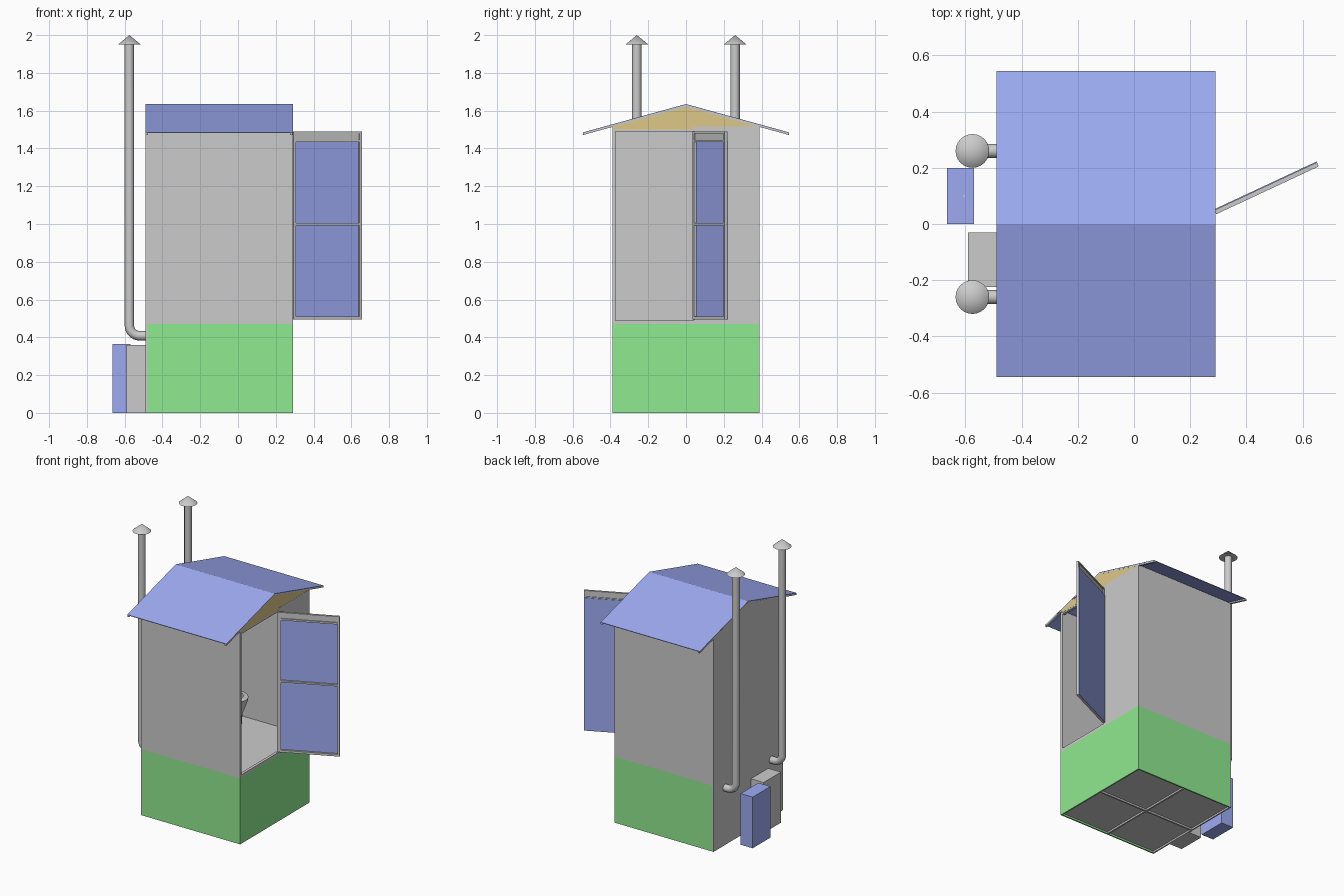
import bpy, bmesh, math
from mathutils import Matrix, Vector

if "Cube" in bpy.data.objects:
    bpy.data.objects.remove(bpy.data.objects["Cube"])


def material(name, rgb):
    m = bpy.data.materials.new(name)
    m.diffuse_color = (*rgb, 1)
    m.use_nodes = True
    m.node_tree.nodes["Principled BSDF"].inputs["Base Color"].default_value = m.diffuse_color
    return m


BLUE = material("blue", (0.34, 0.41, 0.90))
GREEN = material("green", (0.28, 0.82, 0.28))
OCHRE = material("ochre", (0.73, 0.58, 0.25))


def finish(name, bm, mat=None):
    bmesh.ops.recalc_face_normals(bm, faces=bm.faces[:])
    me = bpy.data.meshes.new(name)
    bm.to_mesh(me)
    bm.free()
    ob = bpy.data.objects.new(name, me)
    bpy.context.collection.objects.link(ob)
    if mat:
        me.materials.append(mat)
    return ob


def box(name, x, y, z, mat=None, matrix=None):
    bm = bmesh.new()
    bmesh.ops.create_cube(bm, size=1)
    for v in bm.verts:
        v.co = Vector([(a + b) / 2 + c * (b - a) for (a, b), c in zip((x, y, z), v.co)])
    ob = finish(name, bm, mat)
    if matrix:
        ob.matrix_world = matrix
    return ob


def prism(name, yz, x0, x1, mat=None):
    """Extrude a y-z outline along x."""
    bm = bmesh.new()
    f = bm.faces.new([bm.verts.new((x0, y, z)) for y, z in yz])
    r = bmesh.ops.extrude_face_region(bm, geom=[f])
    bmesh.ops.translate(bm, vec=(x1 - x0, 0, 0),
                        verts=[g for g in r["geom"] if isinstance(g, bmesh.types.BMVert)])
    return finish(name, bm, mat)


X0, X1, W, T = -0.49, 0.29, 0.39, 0.01
RIDGE, SLOPE, EAVE = 1.635, 0.275, 0.545
FLOOR = 0.47


def roof_z(y, drop=0.0):
    return RIDGE - SLOPE * abs(y) - drop


# Base: green skirts on three sides, underside frame with recessed panel
for s, n in ((-1, "front"), (1, "rear")):
    box(f"base_{n}", (X0 + T, X1), sorted((s * W, s * (W - T))), (0, FLOOR), GREEN)
box("base_right", (X1 - T, X1), (-W + T, W - T), (0, FLOOR), GREEN)
box("bottom_panel", (X0 + T, X1 - T), (-W + T, W - T), (0.012, 0.022))
xm = (X0 + X1) / 2
box("bottom_rib_y", (xm - 0.006, xm + 0.006), (-W + T, W - T), (0, 0.012))
box("bottom_rib_x", (X0 + T, X1 - T), (-0.006, 0.006), (0, 0.012))
box("floor", (X0 + T, X1 - T), (-W + T, W - T), (FLOOR - 0.01, FLOOR + 0.01))

# Cabin walls
wall_top = roof_z(W, 0.008)
for s, n in ((-1, "front"), (1, "rear")):
    box(f"wall_{n}", (X0 + T, X1), sorted((s * W, s * (W - T))), (FLOOR, wall_top))
prism("wall_left", [(-W, 0), (W, 0), (W, wall_top), (0, RIDGE - 0.008), (-W, wall_top)],
      X0, X0 + T)
box("wall_beside_door", (X1 - T, X1), (0.04, W - T), (FLOOR, 1.515))
box("door_sill", (X1 - 0.02, X1), (-W + T, 0.04), (FLOOR, 0.49))
box("door_post", (X1 - 0.02, X1), (-W + T, -W + 0.016), (0.49, 1.50))
box("door_header", (X1 - 0.02, X1 - 0.002), (-W + T, 0.04), (1.49, 1.502))

# Ochre gable above the door
prism("gable", [(-W, 1.50), (0.05, 1.50), (0.05, 1.515), (W, 1.515), (W, wall_top),
                (0, RIDGE - 0.008), (-W, wall_top)], X1 - T, X1 - 0.001, OCHRE)

# Roof sheets with grey rafters at both ends
for s, n in ((-1, "front"), (1, "rear")):
    e = s * EAVE
    prism(f"roof_{n}", [(0, RIDGE), (e, roof_z(e)), (e, roof_z(e, 0.004)), (0, RIDGE - 0.004)],
          X0, X1, BLUE)
    for x, m in ((X0, "left"), (X1 - 0.015, "right")):
        prism(f"rafter_{n}_{m}", [(0, RIDGE - 0.004), (e, roof_z(e, 0.004)),
                                  (e, roof_z(e, 0.014)), (0, RIDGE - 0.014)],
              x + 0.0005, x + 0.0145)

# Open door, modelled along local x from its hinge
hinge = Matrix.Translation((0.293, 0.035, 0)) @ Matrix.Rotation(math.radians(25), 4, "Z")
L, B, H = 0.402, 0.495, 1.49
for n, x in (("hinge", (0, 0.016)), ("latch", (L - 0.016, L))):
    box(f"door_stile_{n}", x, (0, 0.016), (B, H), None, hinge)
for n, z in (("bottom", (B, 0.51)), ("middle", (0.993, 1.004)),
             ("upper", (1.434, 1.446)), ("top", (1.48, H))):
    box(f"door_rail_{n}", (0.016, L - 0.016), (0, 0.016), z, None, hinge)
box("door_panel", (0, L), (0.014, 0.019), (B, 1.44), BLUE, hinge)
box("door_vent", (0.016, L - 0.016), (0.007, 0.011), (1.446, 1.48), None, hinge)

# Vent pipes with elbows and conical caps
PX, BEND = -0.575, 0.055
for s, n in ((-1, "front"), (1, "rear")):
    path = [(X0 + 0.005, 0.408)]
    for i in range(9):
        a = math.radians(90 * i / 8)
        path.append((PX + BEND - BEND * math.sin(a), 0.408 + BEND - BEND * math.cos(a)))
    path.append((PX, 1.965))
    cu = bpy.data.curves.new(f"vent_pipe_{n}", "CURVE")
    cu.dimensions = "3D"
    cu.bevel_depth, cu.bevel_resolution, cu.use_fill_caps = 0.025, 4, True
    sp = cu.splines.new("POLY")
    sp.points.add(len(path) - 1)
    for p, (x, z) in zip(sp.points, path):
        p.co = (x, s * 0.26, z, 1)
    sp.use_smooth = True
    bpy.context.collection.objects.link(bpy.data.objects.new(f"vent_pipe_{n}", cu))
    bpy.ops.mesh.primitive_cone_add(vertices=24, radius1=0.06, radius2=0, depth=0.05,
                                    location=(PX, s * 0.26, 1.975))
    bpy.context.object.name = f"vent_cap_{n}"
    bpy.ops.object.shade_smooth_by_angle()

# Service hatch box, liquid tank and its small cap behind the cabin
box("hatch_box", (-0.59, X0), (-0.225, -0.03), (0, 0.36))
box("tank", (-0.665, -0.57), (0, 0.2), (0, 0.364), BLUE)
bpy.ops.mesh.primitive_cylinder_add(vertices=12, radius=0.004, depth=0.004,
                                    location=(-0.605, 0.1, 0.364))
bpy.context.object.name = "tank_cap"

# Toilet: flared pedestal with a ring seat
bm = bmesh.new()
rings = [(0.06, FLOOR + 0.01), (0.065, 0.56), (0.095, 0.65), (0.1, 0.68),
         (0.07, 0.685), (0.055, 0.6)]
prev = None
for r, z in rings:
    ring = [bm.verts.new((-0.22 + 1.15 * r * math.cos(i * math.tau / 24),
                          0.24 + r * math.sin(i * math.tau / 24), z)) for i in range(24)]
    if prev:
        for i in range(24):
            j = (i + 1) % 24
            bm.faces.new((prev[i], prev[j], ring[j], ring[i]))
    else:
        bm.faces.new(ring[::-1])
    prev = ring
bm.faces.new(prev)
bowl = finish("toilet_bowl", bm)
bpy.ops.object.select_all(action="DESELECT")
bowl.select_set(True)
bpy.context.view_layer.objects.active = bowl
bpy.ops.object.shade_smooth_by_angle()
